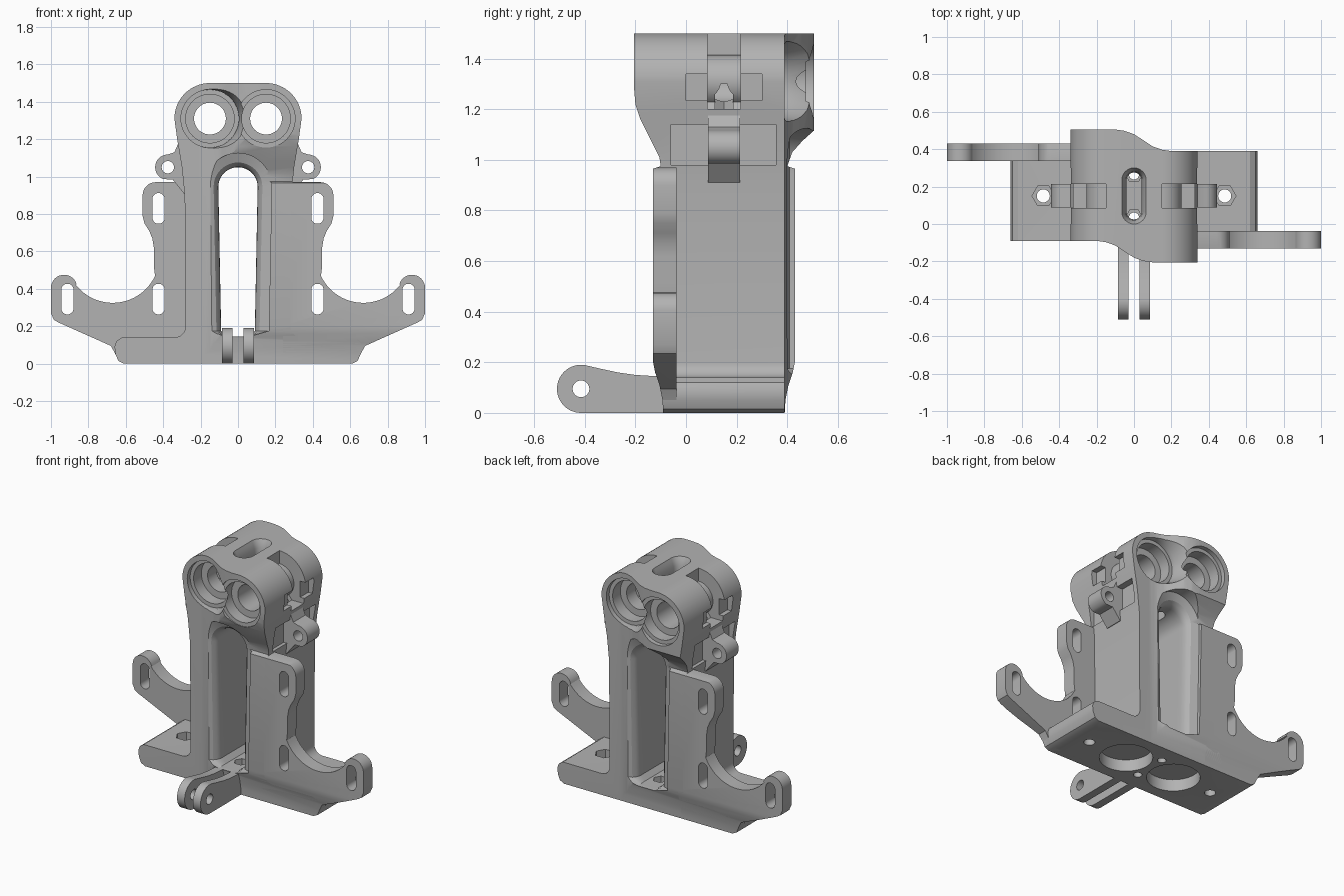
import bpy, bmesh, math
from mathutils import Matrix

if "Cube" in bpy.data.objects:
    bpy.data.objects.remove(bpy.data.objects["Cube"])

grey = bpy.data.materials.new("plain grey")
grey.use_nodes = True
grey.diffuse_color = (0.45, 0.45, 0.45, 1)
grey.node_tree.nodes["Principled BSDF"].inputs["Base Color"].default_value = (0.45, 0.45, 0.45, 1)

MID = 0.15  # y of the vertical half-turn axis
HALF_TURN = Matrix.Translation((0, 2 * MID, 0)) @ Matrix.Rotation(math.pi, 4, 'Z')
PLACE = {'x': lambda u, v, t: (t, u, v), 'y': lambda u, v, t: (u, t, v), 'z': lambda u, v, t: (u, v, t)}


def arc(cx, cy, r, a0, a1, n=16):
    return [(cx + r * math.cos(math.radians(a0 + (a1 - a0) * i / n)),
             cy + r * math.sin(math.radians(a0 + (a1 - a0) * i / n))) for i in range(n + 1)]


def circle(cx, cy, r, n=48):
    return arc(cx, cy, r, 0, 360 * (n - 1) / n, n - 1)


def stadium(cx, cy, r, half):
    return arc(cx, cy + half - r, r, 0, 180) + arc(cx, cy - half + r, r, 180, 360)


def rect(u0, u1, v0, v1):
    return [(u0, v0), (u1, v0), (u1, v1), (u0, v1)]


def mirror(pts):
    return [(-u, v) for u, v in pts]


def loft(name, rings, axis):
    """Skin a stack of (position, outline) rings along an axis."""
    bm = bmesh.new()
    loops = [[bm.verts.new(PLACE[axis](u, v, t)) for u, v in pts] for t, pts in rings]
    n = len(loops[0])
    for a, b in zip(loops, loops[1:]):
        for i in range(n):
            bm.faces.new((a[i], a[(i + 1) % n], b[(i + 1) % n], b[i]))
    bm.faces.new(loops[0])
    bm.faces.new(loops[-1])
    bmesh.ops.recalc_face_normals(bm, faces=bm.faces)
    mesh = bpy.data.meshes.new(name)
    bm.to_mesh(mesh)
    bm.free()
    mesh.materials.append(grey)
    obj = bpy.data.objects.new(name, mesh)
    bpy.context.collection.objects.link(obj)
    return obj


def prism(name, pts, axis, t0, t1):
    return loft(name, [(t0, pts), (t1, pts)], axis)


def combine(obj, tool, operation='DIFFERENCE'):
    mod = obj.modifiers.new("cut", 'BOOLEAN')
    mod.operation, mod.solver, mod.object = operation, 'EXACT', tool
    bpy.context.view_layer.objects.active = obj
    bpy.ops.object.modifier_apply(modifier=mod.name)
    bpy.data.objects.remove(tool)


def cut(obj, pts, axis, t0, t1):
    combine(obj, prism("cutter", pts, axis, t0, t1))


def turned_copy(obj, name):
    twin = obj.copy()
    twin.data = obj.data.copy()
    twin.name = name
    twin.data.transform(HALF_TURN)
    bpy.context.collection.objects.link(twin)
    return twin


def side_limit():
    """Side silhouette shared by the body and both plates."""
    front = [(-.09, 0), (-.093, .05), (-.105, .11), (-.122, .16), (-.13, .2), (-.13, .965),
             (-.1, .975), (-.105, 1.01), (-.14, 1.08), (-.18, 1.16), (-.2, 1.22), (-.205, 1.28), (-.205, 1.6)]
    back = [(.505, 1.6), (.505, 1.115), (.46, 1.075), (.42, 1.03), (.4, .975), (.43, .965),
            (.43, .2), (.422, .16), (.405, .11), (.393, .05), (.39, 0)]
    return prism("side_limit", front + back, 'x', -1.2, 1.2)


# Body: front outline, limited by the S-shaped plan and the side silhouette
half = [(.61, 0), (.64, .015), (.655, .05), (.66, .09), (.65, .12), (.62, .14)]
half += arc(.34, .2, .06, 270, 180, 8)
half += [(.285, .9), (.3, 1.05), (.325, 1.2)] + arc(.15, 1.31, .19, 0, 90)
body = prism("body", half + mirror(half)[::-1], 'y', -.4, .8)
s_front = [(-.7, -.09), (-.2, -.09), (-.15, -.097), (-.1, -.115), (-.05, -.148), (0, -.18),
           (.05, -.198), (.1, -.205), (.7, -.205)]
s_back = [(-x, 2 * MID - y) for x, y in s_front]
combine(body, prism("plan_limit", s_front + s_back, 'z', -.1, 1.7), 'INTERSECT')
combine(body, side_limit(), 'INTERSECT')

# Central window with flared mouths
rings = []
R = .075
for k in range(-12, 13):
    reach = .26 * k / 12 if abs(k) < 8 else math.copysign(.26 - R + R * (abs(k) - 8) / 4, k)
    depth = max(0, abs(reach) - (.26 - R))
    flare = R - math.sqrt(max(0, R * R - depth * depth))
    ring = [(-.06, .145), (.06, .145), (.09 + flare, .175)] + arc(0, .945, .105 + flare, 0, 180, 24) + [(-.09 - flare, .175)]
    rings.append((MID + reach, ring))
rings = [(-.4, rings[0][1])] + rings + [(.8, rings[-1][1])]
combine(body, loft("window_cutter", rings, 'y'))

# Stepped bores, with conical relief at each set-back end
for side, y0, y1 in ((1, -.205, .39), (-1, -.09, .505)):
    x = .15 * side
    cut(body, circle(x, 1.31, .085), 'y', -.5, .8)
    for r, d in ((.155, .03), (.13, .11)):
        cut(body, circle(x, 1.31, r), 'y', y0 - .01, y0 + d)
        cut(body, circle(x, 1.31, r), 'y', y1 - d, y1 + .01)
    a, b = (y1, y1 + .13) if side > 0 else (y0, y0 - .13)
    combine(body, loft("relief_cutter", [(a, circle(x, 1.31, .155)), (b, circle(x, 1.31, .2))], 'y'))

# Opening through the top saddle, with a softened lip
lip = [(.95, .04, .125), (1.4, .04, .125), (1.45, .045, .13), (1.48, .055, .14), (1.52, .075, .16)]
combine(body, loft("saddle_cutter", [(z, stadium(0, MID, w, h)) for z, w, h in lip], 'z'))

# Clamp grooves, side pockets and base holes
groove = [(.15, 1.6)] + arc(.15, 1.31, .105, 90, -50, 20) + [(.24, 1.2), (.5, 1.2), (.5, 1.6)]
for s in (1, -1):
    flip = (lambda p: p) if s > 0 else mirror
    cut(body, flip(groove), 'y', .085, .215)
    cut(body, rect(0, .3, 1.235, 1.34), 'x', s * .3, s * .5)
    cut(body, rect(-.06, .355, .98, 1.14), 'x', s * .27, s * .5)
    cut(body, circle(s * .22, MID, .042, 6), 'z', 1.12, 1.3)
    cut(body, circle(s * .19, MID, .165), 'z', -.1, .08)
    cut(body, circle(s * .485, MID, .035, 24), 'z', -.1, .3)
    cut(body, circle(s * .485, MID, .06, 6), 'z', .07, .3)
    cut(body, circle(0, MID + s * .115, .027, 24), 'z', -.1, .3)
    cut(body, circle(0, MID + s * .115, .045, 6), 'z', .09, .2)

# Mounting plates: slotted wing in front, turned copy behind
wing = [(.24, .02), (.24, 0), (.61, 0), (.64, .015), (.655, .05), (.68, .095), (.96, .22), (.985, .235), (1, .27)]
wing += arc(.93, .405, .07, 0, 165, 14) + arc(.67, .575, .25, -38, -155, 24)
wing += [(.45, .52), (.45, .62), (.458, .67), (.475, .71), (.5, .75), (.51, .79)]
wing += arc(.44, .9, .07, 0, 90, 8) + [(.24, .97)]
front_plate = prism("front_plate", wing, 'y', -.2, -.038)
combine(front_plate, side_limit(), 'INTERSECT')
for x, z in ((.425, .83), (.425, .345), (.912, .345)):
    cut(front_plate, stadium(x, z, .033, .082), 'y', -.4, .1)
back_plate = turned_copy(front_plate, "back_plate")

# Clamp ears beside the head
ear = [(.24, .91), (.29, .91), (.35, .985)] + arc(.375, 1.05, .068, -70, 90, 14) + [(.34, 1.13), (.31, 1.2), (.24, 1.2)]
ears = []
for s, name in ((1, "left_ear"), (-1, "right_ear")):
    flip = (lambda p: p) if s > 0 else mirror
    obj = prism(name, flip(ear), 'y', .087, .213)
    cut(obj, circle(s * .375, 1.05, .033, 32), 'y', -.1, .5)
    ears.append(obj)

# Twin hinge fingers at the front foot
finger = [(-.04, 0)] + arc(-.415, .095, .095, 270, 80, 24)
finger += [(-.34, .175), (-.27, .16), (-.2, .15), (-.12, .145), (-.04, .145)]
fingers = []
for s, name in ((1, "left_finger"), (-1, "right_finger")):
    obj = prism(name, finger, 'x', s * .03, s * .085)
    cut(obj, circle(-.415, .095, .033, 32), 'x', -.3, .3)
    fingers.append(obj)

# Smooth the curved walls, keep the edges sharp
bpy.ops.object.select_all(action='DESELECT')
for obj in [body, front_plate, back_plate] + ears + fingers:
    obj.select_set(True)
bpy.context.view_layer.objects.active = body
bpy.ops.object.shade_smooth_by_angle(angle=math.radians(30))
